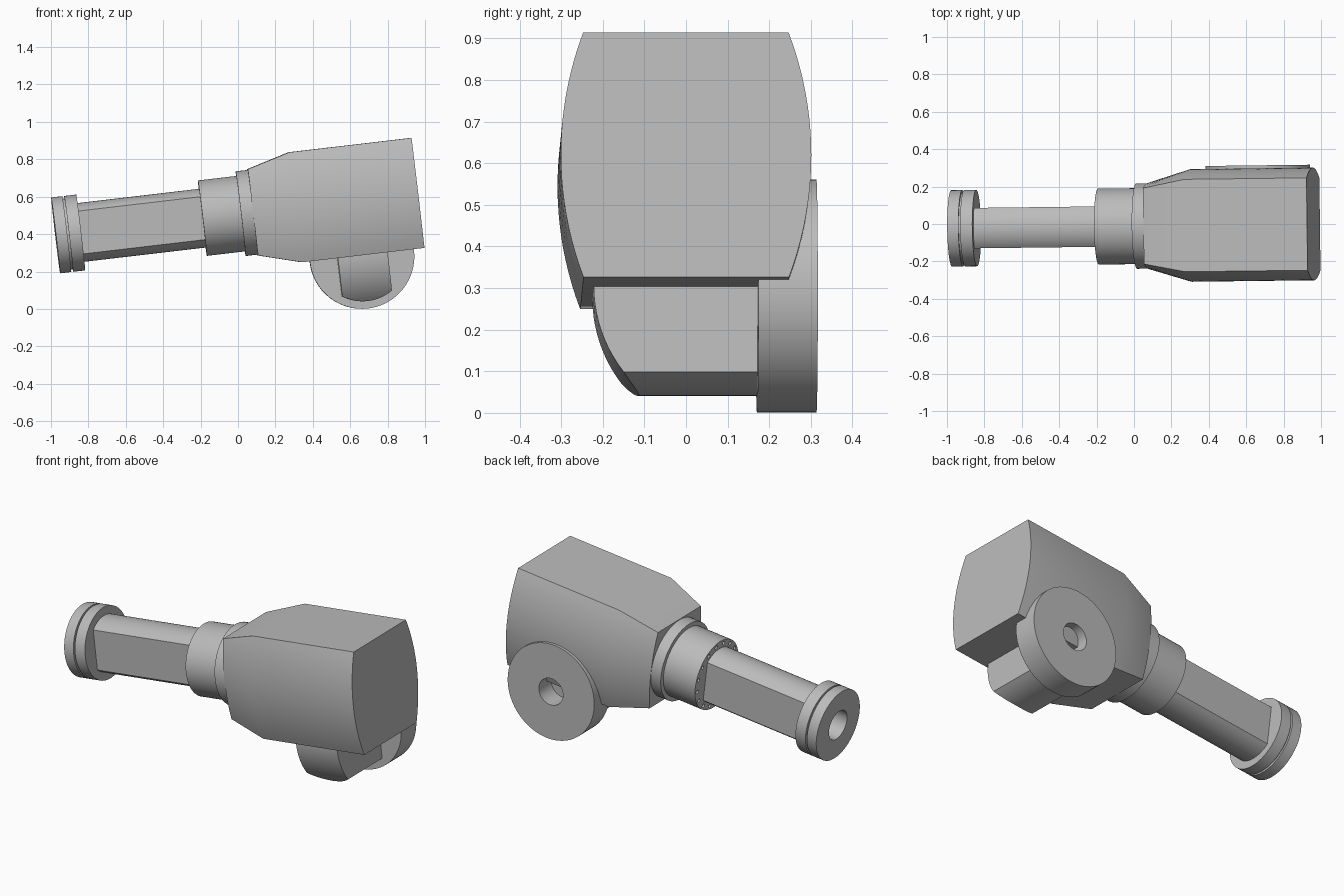
import bpy, bmesh, math
from mathutils import Matrix, Vector

cube = bpy.data.objects.get("Cube")
if cube:
    bpy.data.objects.remove(cube, do_unlink=True)

grey = bpy.data.materials.new("plain_grey")
grey.use_nodes = True
grey.diffuse_color = (0.5, 0.5, 0.5, 1)
grey.node_tree.nodes["Principled BSDF"].inputs["Base Color"].default_value = (0.5, 0.5, 0.5, 1)

# Arm frame: local x runs along the arm, tilted up and slightly yawed
ARM = (Matrix.Translation((-0.975, -0.0235, 0.393))
       @ Matrix.Rotation(math.radians(0.7), 4, 'Z')
       @ Matrix.Rotation(math.radians(-6.7), 4, 'Y'))


def finish(name, bm, matrix=Matrix()):
    bmesh.ops.remove_doubles(bm, verts=bm.verts, dist=1e-5)
    bmesh.ops.recalc_face_normals(bm, faces=bm.faces)
    bm.transform(ARM @ matrix)
    mesh = bpy.data.meshes.new(name)
    bm.to_mesh(mesh)
    bm.free()
    mesh.materials.append(grey)
    ob = bpy.data.objects.new(name, mesh)
    bpy.context.collection.objects.link(ob)
    return ob


def smooth(ob):
    bpy.ops.object.select_all(action='DESELECT')
    ob.select_set(True)
    bpy.context.view_layer.objects.active = ob
    bpy.ops.object.shade_smooth_by_angle(angle=math.radians(20))


def loft(name, rings, caps=True):
    bm = bmesh.new()
    loops = [[bm.verts.new(p) for p in ring] for ring in rings]
    n = len(loops[0])
    for a, b in zip(loops, loops[1:]):
        for i in range(n):
            j = (i + 1) % n
            bm.faces.new((a[i], a[j], b[j], b[i]))
    if caps:
        bm.faces.new(loops[0])
        bm.faces.new(loops[-1])
    return finish(name, bm)


def lathe(name, profile, matrix=Matrix(), segs=64):
    """Spin (along, radius) points around local x."""
    bm = bmesh.new()
    verts = [bm.verts.new((s, 0, r)) for s, r in profile]
    edges = [bm.edges.new(e) for e in zip(verts, verts[1:])]
    bmesh.ops.spin(bm, geom=verts + edges, cent=(0, 0, 0), axis=(1, 0, 0),
                   angle=math.tau, steps=segs, use_merge=False)
    return finish(name, bm, matrix)


def cut(ob, tool, operation):
    mod = ob.modifiers.new("cut", 'BOOLEAN')
    mod.object, mod.operation, mod.solver = tool, operation, 'EXACT'
    bpy.context.view_layer.objects.active = ob
    bpy.ops.object.modifier_apply(modifier=mod.name)
    bpy.data.objects.remove(tool, do_unlink=True)


# Wrist disc with a rim groove and a blind bore
R = 0.204
smooth(lathe("wrist_disc", [(0.11, 0), (0.11, 0.085), (0, 0.085), (0, R), (0.06, R),
                            (0.06, 0.19), (0.07, 0.19), (0.07, R), (0.135, R), (0.135, 0)]))

# Forearm tube with flats on both sides
r, flat = 0.158, 0.108
a0 = math.asin(flat / r)
arc = [-a0 + 2 * a0 * i / 16 for i in range(17)]
section = [(r * math.sin(a + k), r * math.cos(a + k)) for k in (0, math.pi) for a in arc]
smooth(loft("forearm", [[(s, y, z) for y, z in section] for s in (0.13, 0.8)]))

# Collar with a ring of bolt holes
collar = lathe("collar", [(0.79, 0), (0.79, 0.203), (1.0, 0.203), (1.0, 0)])
for i in range(16):
    a = math.tau * (i + 0.5) / 16
    hole = lathe("hole_cutter", [(0.77, 0), (0.77, 0.011), (0.81, 0.011), (0.81, 0)],
                 Matrix.Translation((0, 0.182 * math.cos(a), 0.182 * math.sin(a))), 12)
    cut(collar, hole, 'DIFFERENCE')
smooth(collar)

# Flange between collar and housing
smooth(lathe("flange", [(0.996, 0), (0.996, 0.228), (1.06, 0.228), (1.06, 0)]))


# Housing: flat top and bottom, bowed sides, tapered nose
def bowed(s, half_h, half_w, corner_w):
    bow = half_w - corner_w
    rad = (half_h ** 2 + bow ** 2) / (2 * bow)
    zs = [half_h * (i / 10 - 1) for i in range(21)]
    side = [(half_w - rad + math.sqrt(rad ** 2 - z * z), z) for z in zs]
    return [(s, y, z) for y, z in side] + [(s, -y, -z) for y, z in side]


smooth(loft("housing", [bowed(1.06, 0.232, 0.23, 0.203),
                        bowed(1.29, 0.296, 0.301, 0.247),
                        bowed(1.948, 0.296, 0.301, 0.247)]))

# Elbow joint disc on the back side, with a blind bore
JS, JT = 1.616, -0.303
to_y = Matrix.Translation((JS, 0, JT)) @ Matrix.Rotation(math.pi / 2, 4, 'Z')
smooth(lathe("elbow_disc", [(0.174, 0), (0.174, 0.28), (0.317, 0.28), (0.317, 0.078),
                            (0.2, 0.078), (0.2, 0)], to_y))

# Joint saddle: rounded bottom seen from the front, curved nose seen from the side
w, rb = 0.134, 0.24
a0 = math.asin(w / rb)
bottom = [(JS + rb * math.sin(a), JT - rb * math.cos(a))
          for a in (-a0 + 2 * a0 * i / 16 for i in range(17))]
outline = bottom + [(JS + w, JT + 0.1), (JS - w, JT + 0.1)]
saddle = loft("joint_saddle", [[(s, y, t) for s, t in outline] for y in (-0.4, 0.18)])
rn = 0.34
nose = [(-0.22 + rn - rn * math.cos(a), JT + 0.01 - rn * math.sin(a))
        for a in (math.radians(60) * i / 16 for i in range(17))]
side = nose + [(0.3, nose[-1][1]), (0.3, JT + 0.2), (-0.22, JT + 0.2)]
cut(saddle, loft("nose_cutter", [[(s, y, t) for y, t in side] for s in (1.3, 1.9)]), 'INTERSECT')
smooth(saddle)
